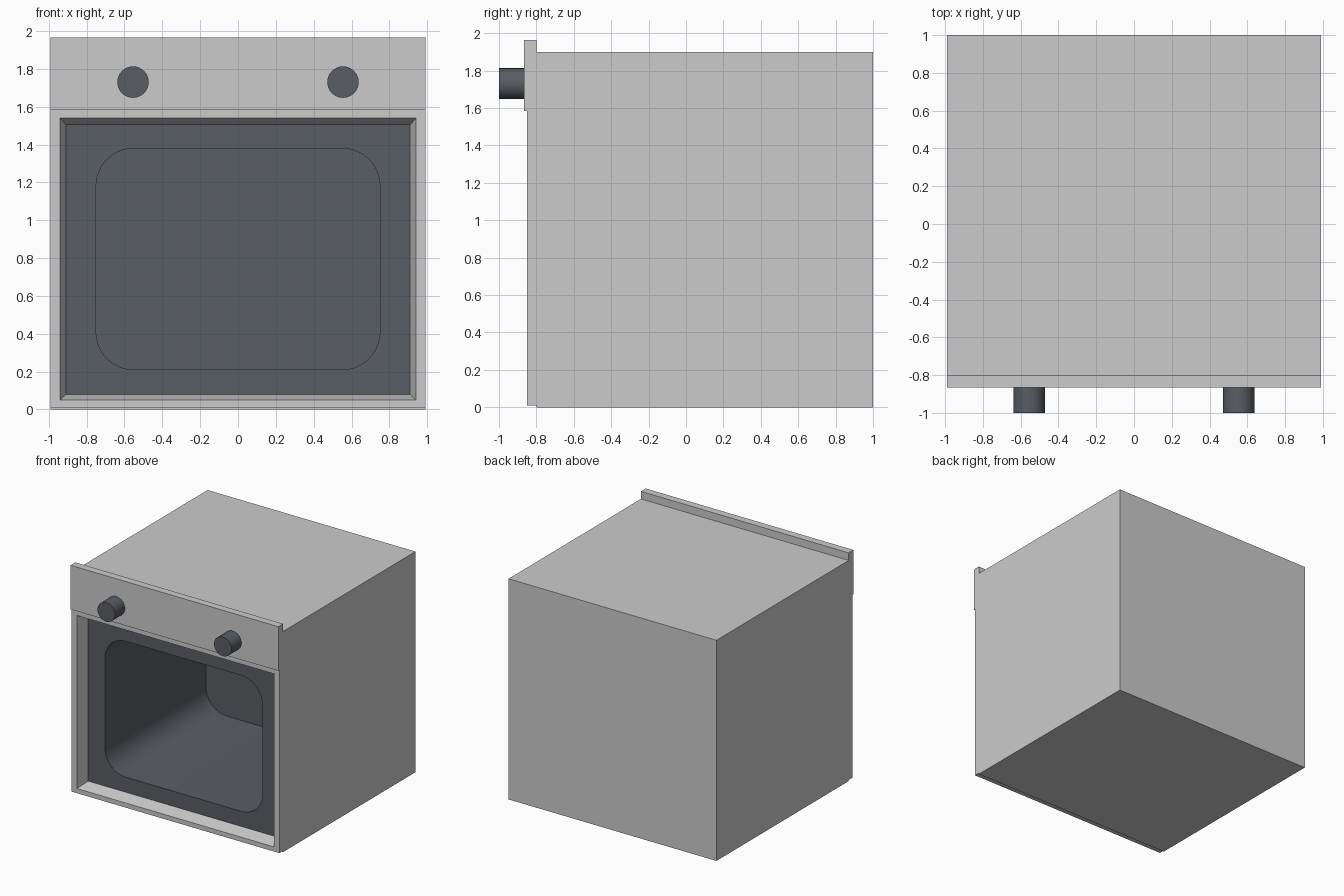
import bpy
import bmesh
from math import pi, sin, cos, radians

if "Cube" in bpy.data.objects:
    bpy.data.objects.remove(bpy.data.objects["Cube"])

dark = bpy.data.materials.new("dark_enamel")
dark.diffuse_color = (0.10, 0.11, 0.125, 1)
dark.use_nodes = True
dark.node_tree.nodes["Principled BSDF"].inputs["Base Color"].default_value = dark.diffuse_color


def rect(w, z0, z1, y):
    """Rectangle in the XZ plane, counter-clockwise seen from the front."""
    return [(-w, y, z0), (w, y, z0), (w, y, z1), (-w, y, z1)]


def round_rect(w, z0, z1, r, y, n=12):
    """Rounded rectangle with n + 1 points per corner, same order as rect."""
    centres = [(-w + r, z0 + r), (w - r, z0 + r), (w - r, z1 - r), (-w + r, z1 - r)]
    pts = []
    for k, (cx, cz) in enumerate(centres):
        for i in range(n + 1):
            a = pi + k * pi / 2 + i / n * pi / 2
            pts.append((cx + r * cos(a), y, cz + r * sin(a)))
    return pts


def finish(name, bm, mat=None, smooth=False):
    mesh = bpy.data.meshes.new(name)
    bm.to_mesh(mesh)
    bm.free()
    ob = bpy.data.objects.new(name, mesh)
    bpy.context.collection.objects.link(ob)
    if mat:
        mesh.materials.append(mat)
    if smooth:
        bpy.ops.object.select_all(action='DESELECT')
        ob.select_set(True)
        bpy.context.view_layer.objects.active = ob
        bpy.ops.object.shade_smooth_by_angle(angle=radians(30))
    return ob


def loft(name, loops, cap_first=False, cap_last=False, mat=None, smooth=False):
    """Skin a row of matching loops, optionally closing either end."""
    bm = bmesh.new()
    rings = [[bm.verts.new(p) for p in loop] for loop in loops]
    for a, b in zip(rings, rings[1:]):
        for i in range(len(a)):
            j = (i + 1) % len(a)
            bm.faces.new((a[i], a[j], b[j], b[i]))
    if cap_first:
        bm.faces.new(rings[0][::-1])
    if cap_last:
        bm.faces.new(rings[-1])
    return finish(name, bm, mat, smooth)


# Outer casing, open at the front behind the door frame
loft("casing", [rect(0.99, 0, 1.9, 1.0), rect(0.99, 0, 1.9, -0.8),
                rect(0.94, 0.05, 1.54, -0.8)], cap_first=True)

# Raised front frame with a tapered reveal
loft("front_frame", [rect(0.99, 0.01, 1.585, -0.8), rect(0.99, 0.01, 1.585, -0.85),
                     rect(0.94, 0.05, 1.54, -0.85), rect(0.91, 0.08, 1.505, -0.74)])

# Dark face plate with a rounded opening
n = 12
opening = round_rect(0.75, 0.21, 1.38, 0.2, -0.74, n)
bm = bmesh.new()
outer = [bm.verts.new(p) for p in rect(0.91, 0.08, 1.505, -0.74)]
inner = [bm.verts.new(p) for p in opening]
for k in range(4):
    arc = inner[k * (n + 1):(k + 1) * (n + 1)]
    for a, b in zip(arc, arc[1:]):
        bm.faces.new((outer[k], b, a))
    nxt = (k + 1) % 4
    bm.faces.new((outer[k], outer[nxt], inner[nxt * (n + 1)], arc[-1]))
bmesh.ops.recalc_face_normals(bm, faces=bm.faces)
bm.normal_update()
if bm.faces[:][0].normal.y > 0:
    bmesh.ops.reverse_faces(bm, faces=bm.faces)
finish("face_plate", bm, dark)

# Oven cavity
loft("oven_cavity", [opening, round_rect(0.75, 0.21, 1.38, 0.2, 0.635, n)],
     cap_last=True, mat=dark, smooth=True)

# Control panel
loft("control_panel", [rect(0.99, 1.585, 1.965, -0.8), rect(0.99, 1.585, 1.965, -0.865)],
     cap_first=True, cap_last=True)

# Control knobs
for side, x in (("left", -0.555), ("right", 0.555)):
    bpy.ops.mesh.primitive_cylinder_add(vertices=32, radius=0.083, depth=0.135,
                                        location=(x, -0.9325, 1.73), rotation=(pi / 2, 0, 0))
    knob = bpy.context.object
    knob.name = side + "_knob"
    knob.data.materials.append(dark)
    bpy.ops.object.shade_smooth_by_angle(angle=radians(30))
